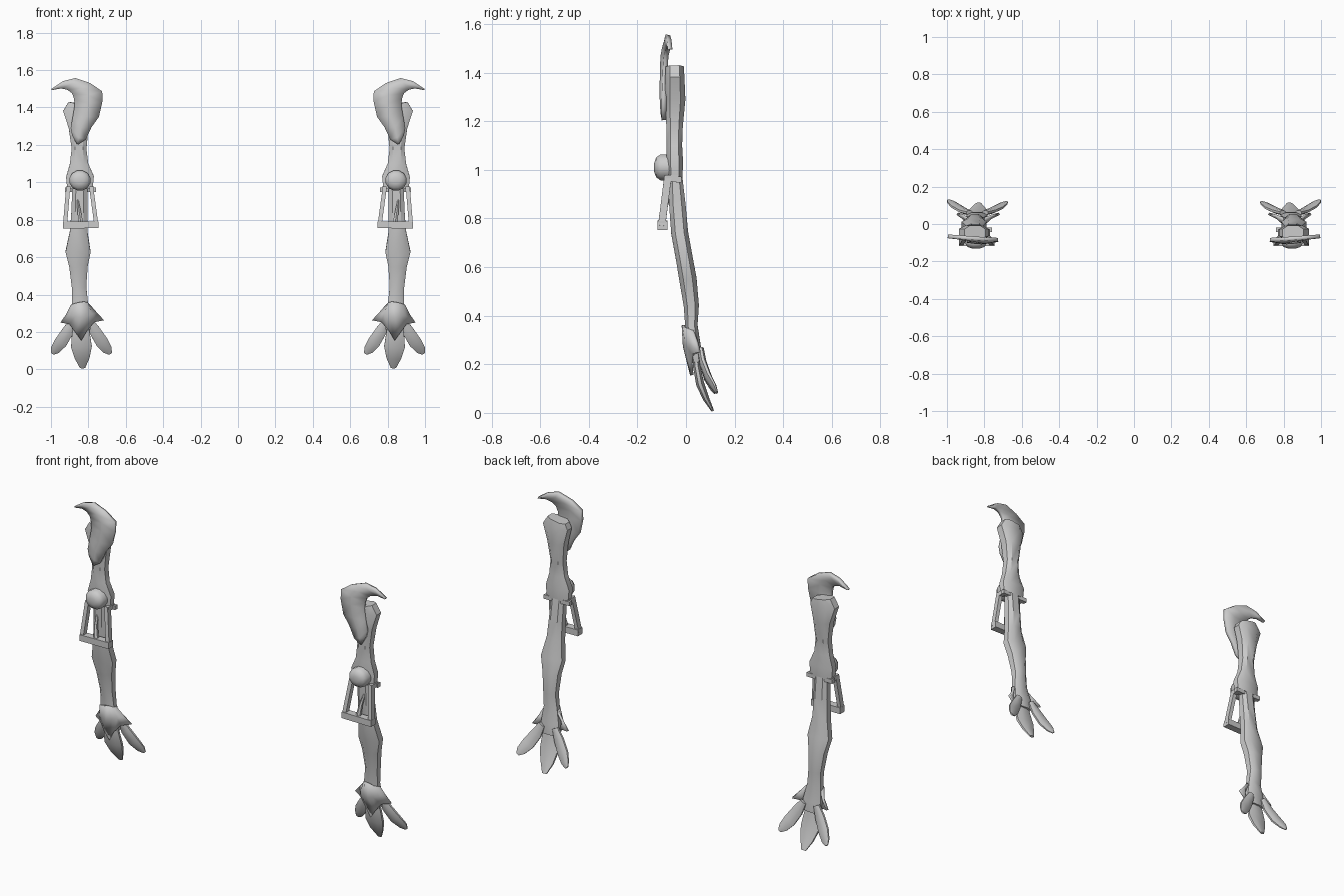
import bpy, bmesh, math
from mathutils import Vector

grey = bpy.data.materials.new("light_grey")
grey.diffuse_color = (0.6, 0.6, 0.6, 1)


def finish(name, bm, angle=35, thick=0):
    """Turn a mesh of the +x arm into an object mirrored to both sides."""
    bmesh.ops.remove_doubles(bm, verts=bm.verts, dist=0.0005)
    bmesh.ops.recalc_face_normals(bm, faces=bm.faces)
    mesh = bpy.data.meshes.new(name)
    bm.to_mesh(mesh)
    bm.free()
    mesh.materials.append(grey)
    ob = bpy.data.objects.new(name, mesh)
    bpy.context.collection.objects.link(ob)
    bpy.ops.object.select_all(action='DESELECT')
    ob.select_set(True)
    bpy.context.view_layer.objects.active = ob
    bpy.ops.object.shade_smooth_by_angle(angle=math.radians(angle))
    if thick:
        sol = ob.modifiers.new("thickness", 'SOLIDIFY')
        sol.thickness = thick
        sol.offset = 0
    ob.modifiers.new("both_arms", 'MIRROR')
    return ob


def loft(name, path, n=8, square=0.75, angle=35):
    """Skin rings (x, y, z, half width, half depth) along a path."""
    bm = bmesh.new()
    pts = [Vector(p[:3]) for p in path]
    rings = []
    for i, p in enumerate(path):
        t = (pts[min(i + 1, len(pts) - 1)] - pts[max(i - 1, 0)]).normalized()
        side = Vector((0, 1, 0)).cross(t)
        side = side.normalized() if side.length > 0.01 else Vector((1, 0, 0))
        deep = t.cross(side)
        ring = []
        for k in range(n):
            a = 2 * math.pi * (k + 0.5) / n
            c, s = math.cos(a), math.sin(a)
            u = math.copysign(abs(c) ** square, c)
            v = math.copysign(abs(s) ** square, s)
            ring.append(bm.verts.new(pts[i] + side * u * p[3] + deep * v * p[4]))
        rings.append(ring)
    for r, q in zip(rings, rings[1:]):
        for k in range(n):
            bm.faces.new((r[k], r[(k + 1) % n], q[(k + 1) % n], q[k]))
    bm.faces.new(rings[0][::-1])
    bm.faces.new(rings[-1])
    return finish(name, bm, angle)


def bar(name, a, b, w, d):
    return loft(name, [(*a, w, d), (*b, w, d)], 4, 0.01)


def sheet(name, rows, thick):
    """Curved plate from rows of points."""
    bm = bmesh.new()
    g = [[bm.verts.new(p) for p in row] for row in rows]
    for r, q in zip(g, g[1:]):
        for k in range(len(r) - 1):
            bm.faces.new((r[k], r[k + 1], q[k + 1], q[k]))
    return finish(name, bm, 50, thick)


# Hooked shoulder crest: outer and inner edge (x, z), bulging to the front
edges = [(.855, 1.205, .86, 1.205), (.815, 1.23, .885, 1.25),
         (.785, 1.295, .893, 1.29), (.745, 1.35, .882, 1.35),
         (.727, 1.43, .872, 1.41), (.727, 1.485, .875, 1.445),
         (.79, 1.528, .885, 1.475), (.87, 1.555, .91, 1.495),
         (.935, 1.538, .945, 1.503), (.995, 1.498, .995, 1.494)]
rows = []
for ax, az, bx, bz in edges:
    y = -.09 + .03 * max(0, (az - 1.3) / .25) * max(0, (bx - .83) / .16)
    bulge = .075 * math.hypot(ax - bx, az - bz)
    rows.append([(ax, y, az), ((ax + bx) / 2, y - bulge, (az + bz) / 2), (bx, y, bz)])
sheet("shoulder_crest", rows, .02)

# Upper arm with flared shoulder and elbow
loft("upper_arm", [(.85, -.047, 1.42, .06, .04), (.857, -.046, 1.38, .083, .042),
                   (.852, -.044, 1.29, .056, .044), (.85, -.047, 1.18, .042, .036),
                   (.85, -.048, 1.1, .052, .034), (.845, -.046, 1.03, .079, .036),
                   (.845, -.045, .965, .072, .032)])
loft("elbow_knob", [(.845, -.06, 1.01, .058, .055), (.845, -.105, 1.01, .058, .055),
                    (.845, -.123, 1.01, .046, .042), (.845, -.131, 1.01, .02, .018)],
     12, 1, 60)

# Forearm, leaning back toward the wrist
loft("forearm", [(.845, -.045, 1.0, .043, .028), (.848, -.035, .85, .045, .036),
                 (.852, -.026, .74, .049, .037), (.855, -.006, .63, .071, .037),
                 (.853, .008, .55, .052, .038), (.85, .022, .44, .041, .033),
                 (.845, .022, .36, .045, .027), (.84, .033, .27, .06, .03),
                 (.838, .044, .21, .05, .022)])

# Hinge pin and piston frame hanging from the elbow
bar("hinge_pin", (.76, -.03, .96), (.925, -.03, .96), .012, .012)
bar("inner_strut", (.785, -.074, .975), (.757, -.1, .77), .011, .015)
bar("outer_strut", (.908, -.074, .975), (.925, -.1, .77), .011, .015)
for name, x in (("inner_link", .783), ("outer_link", .908)):
    bar(name, (x, -.03, .965), (x, -.085, .965), .012, .013)
bar("frame_crossbar", (.747, -.097, .773), (.935, -.097, .771), .018, .021)
loft("piston", [(.858, -.06, .91, .005, .008), (.85, -.088, .85, .01, .012),
                (.84, -.098, .78, .015, .014)], 6, 1)

# Pointed wrist guard wrapped around the front
top = [(.803, .03, .35), (.807, .008, .355), (.823, -.008, .362), (.843, -.011, .36),
       (.865, -.008, .355), (.885, .008, .348), (.89, .03, .34)]
mid = [(.757, .045, .3), (.785, .015, .295), (.812, .002, .285), (.84, -.006, .275),
       (.868, .002, .285), (.89, .015, .29), (.913, .045, .295)]
low = [(.72, .055, .262), (.772, .03, .252), (.808, .02, .21), (.838, .024, .155),
       (.868, .02, .2), (.897, .03, .242), (.945, .055, .25)]
sheet("wrist_guard", [top, mid, low], .014)

# Leaf shaped claws
loft("middle_claw", [(.84, .035, .27, .036, .014), (.84, .044, .19, .052, .016),
                     (.837, .058, .12, .06, .018), (.833, .082, .06, .042, .014),
                     (.831, .11, .008, .015, .006)], 8, 1, 50)
loft("inner_claw", [(.796, .06, .262, .02, .014), (.765, .07, .205, .033, .015),
                    (.727, .088, .145, .037, .014), (.698, .108, .105, .028, .01),
                    (.682, .118, .084, .01, .005)], 8, 1, 50)
loft("outer_claw", [(.88, .06, .262, .02, .014), (.909, .07, .205, .033, .015),
                    (.947, .092, .145, .037, .014), (.977, .116, .105, .028, .01),
                    (.991, .127, .084, .01, .005)], 8, 1, 50)
